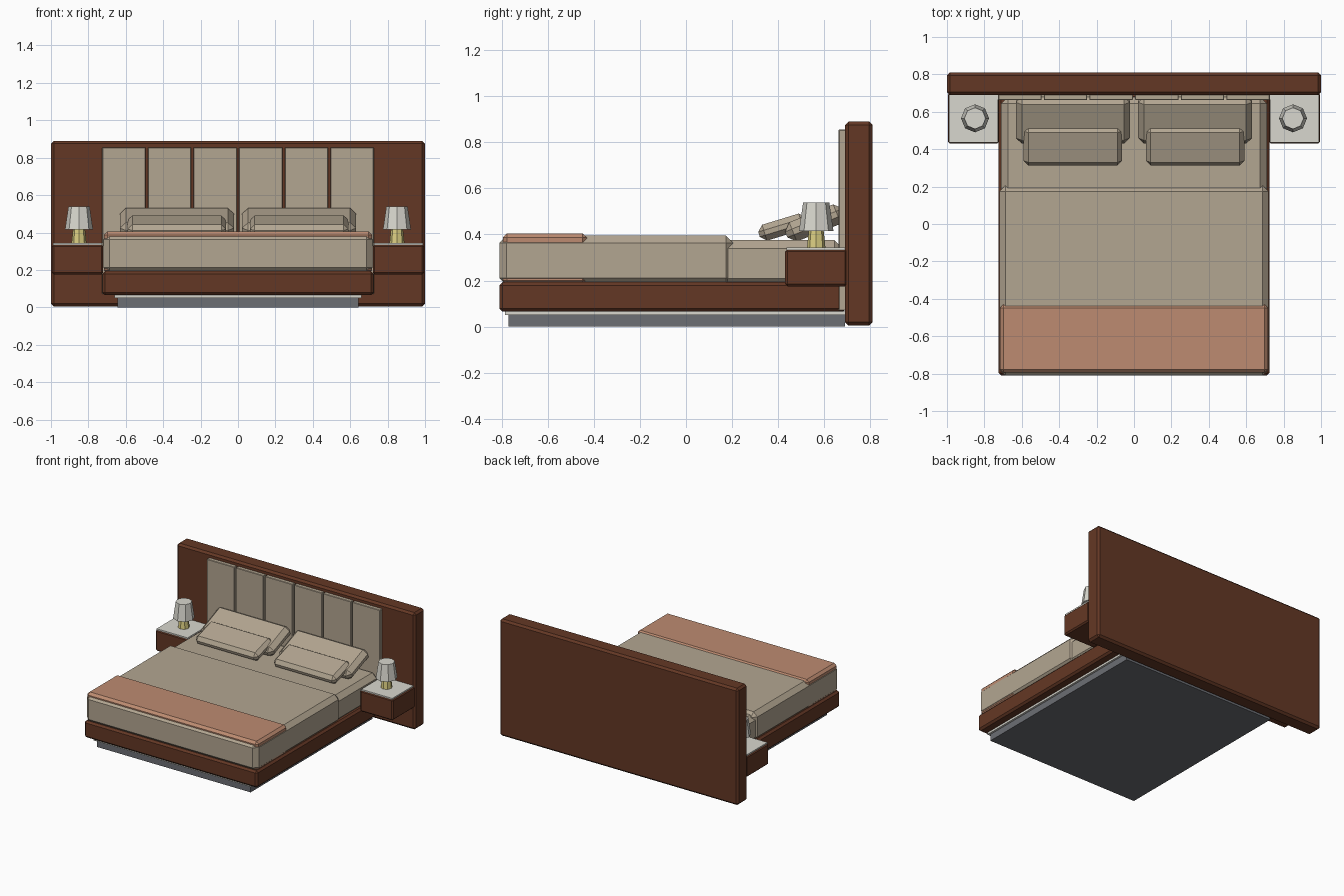
import bpy
import math

if "Cube" in bpy.data.objects:
    bpy.data.objects.remove(bpy.data.objects["Cube"])


def material(name, rgb):
    m = bpy.data.materials.new(name)
    m.diffuse_color = (*rgb, 1)
    m.use_nodes = True
    m.node_tree.nodes["Principled BSDF"].inputs["Base Color"].default_value = m.diffuse_color
    return m


WOOD = material("dark wood", (0.127, 0.039, 0.018))
FABRIC = material("beige fabric", (0.45, 0.38, 0.285))
THROW = material("terracotta cloth", (0.51, 0.26, 0.165))
PLINTH = material("grey plinth", (0.15, 0.156, 0.174))
WHITE = material("off white", (0.69, 0.68, 0.62))
BRASS = material("pale brass", (0.70, 0.61, 0.22))


def box(name, x, y, z, mat, bevel=0.0, tilt=0.0):
    """Box from (min, max) ranges, with a chamfer and a tilt about x."""
    bpy.ops.mesh.primitive_cube_add(size=1)
    o = bpy.context.object
    o.name = name
    size = [b - a for a, b in (x, y, z)]
    for v in o.data.vertices:
        v.co = [c * s for c, s in zip(v.co, size)]
    o.location = [(a + b) / 2 for a, b in (x, y, z)]
    o.rotation_euler.x = math.radians(tilt)
    if bevel:
        m = o.modifiers.new("chamfer", 'BEVEL')
        m.width = bevel
        m.segments = 1
    o.data.materials.append(mat)
    return o


def cone(name, x, y, z0, z1, r0, r1, mat):
    """Eight-sided tapered column."""
    bpy.ops.mesh.primitive_cone_add(vertices=8, radius1=r0, radius2=r1, depth=z1 - z0,
                                    location=(x, y, (z0 + z1) / 2))
    o = bpy.context.object
    o.name = name
    o.data.materials.append(mat)


# Headboard with six upholstered panels
box("headboard", (-1, 1), (0.69, 0.81), (0.005, 0.89), WOOD, 0.015)
pitch = 0.244
for i in range(6):
    left = -3 * pitch + i * pitch
    box("headboard_panel", (left + 0.006, left + pitch - 0.006), (0.662, 0.70),
        (0.07, 0.855), FABRIC, 0.003)

# Base: recessed plinth, pale strip and wooden frame
box("plinth", (-0.645, 0.645), (-0.77, 0.69), (0, 0.05), PLINTH)
box("light_strip", (-0.66, 0.66), (-0.785, 0.69), (0.05, 0.066), WHITE)
box("bed_frame", (-0.725, 0.725), (-0.81, 0.695), (0.065, 0.193), WOOD, 0.014)

# Bedding
box("mattress", (-0.71, 0.71), (-0.78, 0.68), (0.175, 0.375), FABRIC, 0.035)
box("duvet", (-0.72, 0.72), (-0.81, 0.205), (0.18, 0.395), FABRIC, 0.032)
box("throw_blanket", (-0.717, 0.717), (-0.795, -0.43), (0.182, 0.405), THROW, 0.018)

for s in (-1, 1):
    # Pillows, large behind and small in front
    cx = s * 0.327
    box("back_pillow", (cx - 0.305, cx + 0.305), (0.425, 0.695), (0.405, 0.495),
        FABRIC, 0.032, 22)
    box("front_pillow", (cx - 0.263, cx + 0.263), (0.312, 0.528), (0.396, 0.468),
        FABRIC, 0.025, 17)

    # Floating nightstand with a pale top
    nx = s * 0.858
    box("nightstand", (nx - 0.137, nx + 0.137), (0.43, 0.70), (0.175, 0.336), WOOD, 0.01)
    box("nightstand_top", (nx - 0.13, nx + 0.13), (0.436, 0.69), (0.33, 0.343), WHITE)

    # Table lamp
    cone("lamp_base", s * 0.85, 0.565, 0.343, 0.42, 0.04, 0.032, BRASS)
    cone("lamp_shade", s * 0.85, 0.565, 0.415, 0.538, 0.075, 0.057, WHITE)
